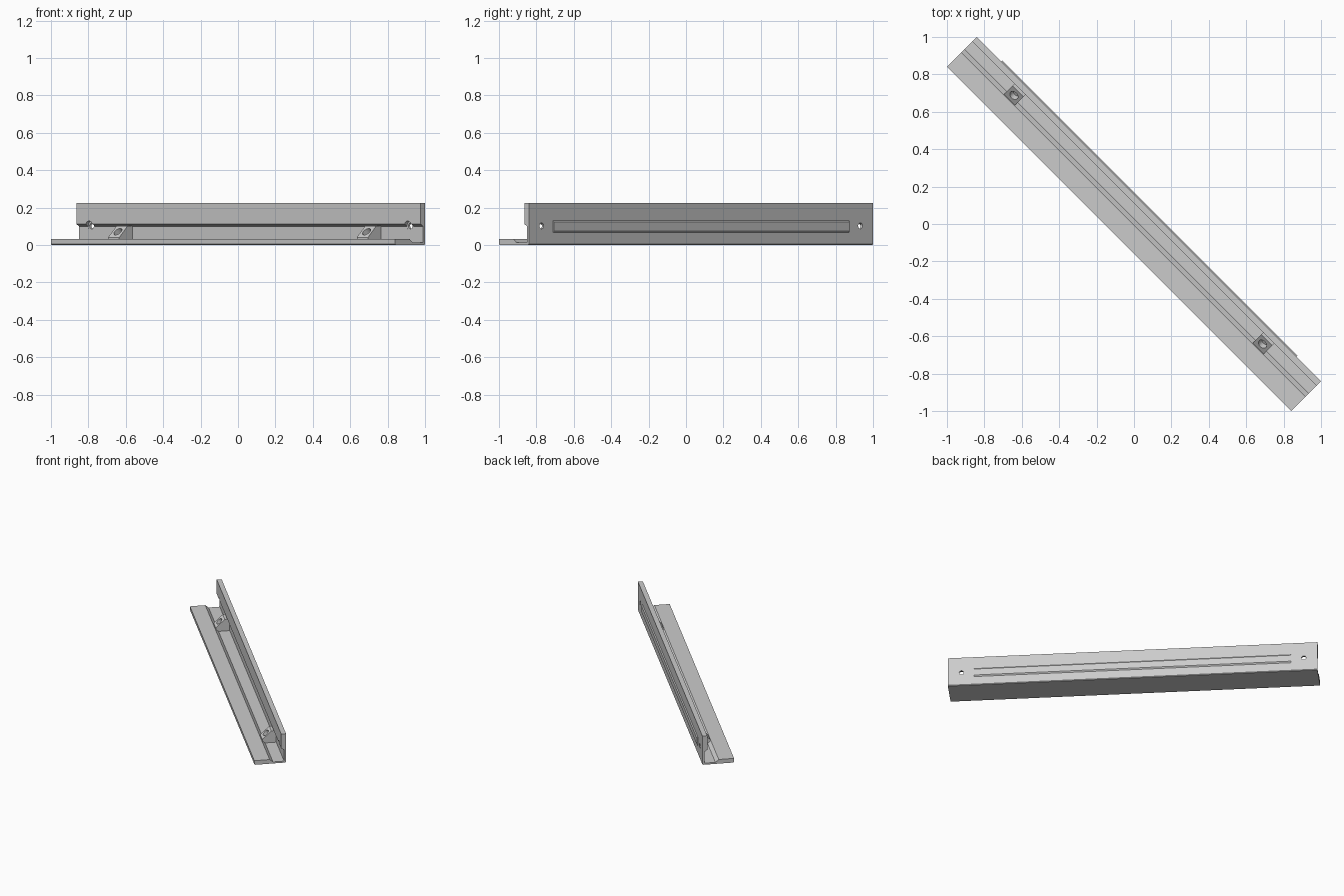
import bpy, bmesh, math
from mathutils import Vector, Matrix

cube = bpy.data.objects.get("Cube")
if cube:
    bpy.data.objects.remove(cube, do_unlink=True)

grey = bpy.data.materials.new("plain grey")
grey.use_nodes = True
COLOUR = (0.6, 0.6, 0.6, 1)
grey.diffuse_color = COLOUR
grey.node_tree.nodes["Principled BSDF"].inputs["Base Color"].default_value = COLOUR

# The whole bracket lies on the diagonal: local x runs along it, local y toward the wall
DIAGONAL = Matrix.Rotation(math.radians(-45), 4, "Z")
HALF = 1.301


def add_object(name, bm):
    bmesh.ops.recalc_face_normals(bm, faces=bm.faces)
    mesh = bpy.data.meshes.new(name)
    bm.to_mesh(mesh)
    bm.free()
    mesh.materials.append(grey)
    obj = bpy.data.objects.new(name, mesh)
    obj.matrix_world = DIAGONAL
    bpy.context.collection.objects.link(obj)
    return obj


def extrude_profile(name, profile, centre, half):
    """Extrude a (y, z) profile along local x."""
    bm = bmesh.new()
    face = bm.faces.new([bm.verts.new((centre - half, y, z)) for y, z in profile])
    moved = bmesh.ops.extrude_face_region(bm, geom=[face], use_keep_orig=True)["geom"]
    verts = [g for g in moved if isinstance(g, bmesh.types.BMVert)]
    bmesh.ops.translate(bm, verts=verts, vec=(2 * half, 0, 0))
    return add_object(name, bm)


def drill(target, centre, axis, radius, depth):
    """Cut a round hole of the given total depth, centred on a point."""
    bm = bmesh.new()
    turn = Vector((0, 0, 1)).rotation_difference(Vector(axis)).to_matrix().to_4x4()
    bmesh.ops.create_cone(bm, cap_ends=True, segments=32, radius1=radius, radius2=radius,
                          depth=depth, matrix=Matrix.Translation(centre) @ turn)
    cutter = add_object("hole_cutter", bm)
    cutter.hide_render = True
    mod = target.modifiers.new("hole", "BOOLEAN")
    mod.operation, mod.solver, mod.object = "DIFFERENCE", "EXACT", cutter
    bpy.context.view_layer.objects.active = target
    bpy.ops.object.modifier_apply(modifier=mod.name)
    bpy.data.objects.remove(cutter, do_unlink=True)


def shade(obj):
    bpy.ops.object.select_all(action="DESELECT")
    obj.select_set(True)
    bpy.context.view_layer.objects.active = obj
    bpy.ops.object.shade_smooth_by_angle(angle=math.radians(25))


# Angle bracket: stepped base plate and a wall that is thicker above the step
bracket = extrude_profile("angle_bracket", [
    (-0.109, 0), (0.109, 0), (0.113, 0.005), (0.113, 0.223), (0.078, 0.223),
    (0.078, 0.113), (0.099, 0.099), (0.099, 0.012), (0.02, 0.012),
    (-0.004, 0.032), (-0.113, 0.032), (-0.113, 0.005)], 0, HALF)

# Raised rib on the back of the wall
extrude_profile("back_rib", [
    (0.111, 0.066), (0.113, 0.066), (0.12, 0.075), (0.12, 0.123),
    (0.113, 0.131), (0.111, 0.131)], 0, 1.117)

for side, label in ((-1, "right"), (1, "left")):
    # Screw hole through the wall, with a wider recess on the inside
    drill(bracket, (side * 1.205, 0.1, 0.102), (0, 1, 0), 0.016, 0.1)
    drill(bracket, (side * 1.205, 0.05, 0.102), (0, 1, 0), 0.026, 0.099)

    # Sloping block with an angled blind hole
    block = extrude_profile(label + "_screw_block", [
        (0, 0.01), (0.1, 0.01), (0.1, 0.102), (0.064, 0.102), (0, 0.04)],
        side * 0.94, 0.042)
    drill(block, (side * 0.94, 0.032, 0.071), (0, -1, 1), 0.025, 0.07)
    shade(block)

shade(bracket)
